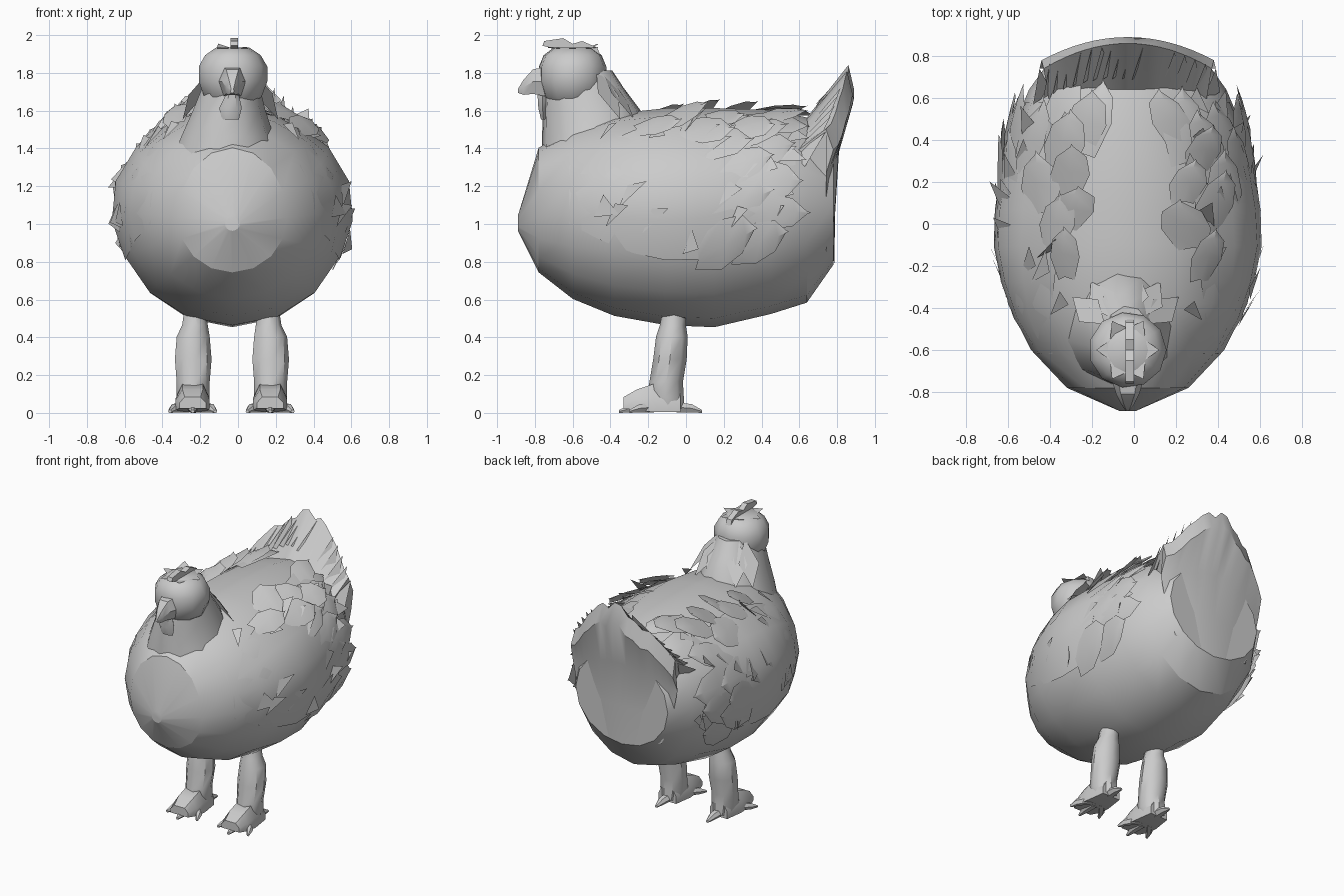
import bpy, bmesh, math, random
from mathutils import Vector

if "Cube" in bpy.data.objects:
    bpy.data.objects.remove(bpy.data.objects["Cube"])

random.seed(11)
CX = -0.03  # the bird leans slightly to one side

# body stations: y, bottom z, top z, half width, height of widest point
STATIONS = [(-0.89, 0.98, 1.06, 0.04, 1.02), (-0.78, 0.76, 1.42, 0.29, 1.05),
            (-0.60, 0.62, 1.53, 0.46, 1.07), (-0.38, 0.53, 1.60, 0.57, 1.08),
            (-0.10, 0.48, 1.63, 0.62, 1.08), (0.15, 0.47, 1.63, 0.61, 1.08),
            (0.45, 0.54, 1.62, 0.55, 1.10), (0.64, 0.60, 1.58, 0.47, 1.12),
            (0.78, 0.80, 1.45, 0.37, 1.12)]


def surf(y, a, off=0.0):
    """Point on the body skin at station y and angle a (0 = +x side, 90 = top)."""
    for s, e in zip(STATIONS, STATIONS[1:]):
        if y <= e[0] or e is STATIONS[-1]:
            f = max(0.0, min(1.0, (y - s[0]) / (e[0] - s[0])))
            _, b, t, w, m = [p + (q - p) * f for p, q in zip(s, e)]
            break
    c, n = math.cos(a), math.sin(a)
    v = (t - m + off if n > 0 else m - b + off) * n
    return Vector((CX + (w + off) * c, y, m + v))


def finish(name, verts, faces, angle=35):
    me = bpy.data.meshes.new(name)
    me.from_pydata([tuple(v) for v in verts], [], faces)
    bm = bmesh.new()
    bm.from_mesh(me)
    bmesh.ops.recalc_face_normals(bm, faces=bm.faces)
    bm.to_mesh(me)
    bm.free()
    ob = bpy.data.objects.new(name, me)
    bpy.context.collection.objects.link(ob)
    bpy.ops.object.select_all(action='DESELECT')
    ob.select_set(True)
    bpy.context.view_layer.objects.active = ob
    bpy.ops.object.shade_smooth_by_angle(angle=math.radians(angle))
    return ob


def loft(name, rings, angle=35):
    n = len(rings[0])
    verts = [v for r in rings for v in r]
    faces = [(i * n + j, i * n + (j + 1) % n, (i + 1) * n + (j + 1) % n, (i + 1) * n + j)
             for i in range(len(rings) - 1) for j in range(n)]
    faces += [tuple(range(n)), tuple(range(len(verts) - n, len(verts)))]
    return finish(name, verts, faces, angle)


def ellipses(name, rows, n=10, angle=40):
    """Loft of horizontal ellipses: z, x, y, x radius, y radius."""
    return loft(name, [[(x + rx * math.cos(2 * math.pi * k / n),
                         y + ry * math.sin(2 * math.pi * k / n), z) for k in range(n)]
                       for z, x, y, rx, ry in rows], angle)


# round body
loft("body", [[surf(s[0], 2 * math.pi * k / 16) for k in range(16)] for s in STATIONS], 24)

# neck and head
ellipses("neck", [(1.30, CX - 0.03, -0.46, 0.32, 0.31), (1.48, CX - 0.03, -0.48, 0.25, 0.285),
                  (1.62, CX - 0.02, -0.50, 0.195, 0.26), (1.74, CX - 0.01, -0.54, 0.155, 0.21),
                  (1.83, CX, -0.56, 0.12, 0.17)], 11)
ellipses("head", [(1.63, CX, -0.60, 0.08, 0.09), (1.69, CX, -0.60, 0.155, 0.155),
                  (1.77, CX, -0.60, 0.185, 0.18), (1.85, CX, -0.60, 0.185, 0.18),
                  (1.91, CX, -0.60, 0.15, 0.155), (1.95, CX, -0.60, 0.09, 0.10)], 11)

# beak: stubby cone bending down at the tip
loft("beak", [[(CX + w * sx, y, z + h * sz) for sx, sz in
               ((-1, 0), (-0.6, 1), (0.6, 1), (1, 0), (0.6, -1), (-0.6, -1))]
              for y, z, w, h in ((-0.73, 1.77, 0.08, 0.08), (-0.81, 1.77, 0.055, 0.065),
                                 (-0.86, 1.74, 0.03, 0.04), (-0.89, 1.72, 0.01, 0.01))])

# wattle under the beak
ellipses("wattle", [(1.57, CX - 0.01, -0.755, 0.045, 0.015), (1.63, CX - 0.01, -0.76, 0.06, 0.025),
                    (1.70, CX, -0.76, 0.035, 0.03)], 6)

# low ragged comb
cz = [(-0.76, 1.96), (-0.75, 1.985), (-0.65, 2.0), (-0.60, 1.97), (-0.55, 1.985), (-0.47, 1.95),
      (-0.45, 1.90), (-0.60, 1.92)]
loft("comb", [[(CX + 0.01 + s, y, z) for y, z in cz] for s in (-0.02, 0.02)])
v, f = [], []
for i in range(6):
    a = i * 2 * math.pi / 6
    p = Vector((CX + 0.08 * math.cos(a), -0.6 + 0.09 * math.sin(a), 1.945))
    q = Vector((math.cos(a), math.sin(a), 0))
    t = Vector((-q.y, q.x, 0)) * 0.05
    v += [p + t, p - t, p + q * 0.07 + Vector((0, 0, random.uniform(-0.02, 0.03)))]
    f.append((3 * i, 3 * i + 1, 3 * i + 2))
finish("comb_tufts", v, f)

# hackle feathers down the back of the neck
v, f = [], []
for i in range(6):
    a = math.radians(40 + i * 20)
    d = Vector((math.cos(a), math.sin(a), 0))
    t = Vector((-d.y, d.x, 0))
    c = Vector((CX - 0.01, -0.56, 0))
    v += [c + d * 0.13 + Vector((0, 0, 1.84)), c + d * 0.23 + t * 0.07 + Vector((0, 0, 1.70)),
          c + d * 0.23 - t * 0.07 + Vector((0, 0, 1.71)), c + d * 0.33 + Vector((0, 0, 1.57))]
    f.append((4 * i, 4 * i + 1, 4 * i + 3, 4 * i + 2))
finish("neck_feathers", v, f, 20)

# fan tail: ragged rim above, hollow in front, rump panel running down behind
rings = []
for i in range(17):
    t = -1 + i / 8
    s = abs(t) ** 1.4
    jag = random.uniform(-0.04, 0.015)
    rings.append([Vector((CX + 0.37 * t, 0.64 - 0.08 * t * t, 1.58 - 0.20 * s)),
                  Vector((CX + 0.40 * t, 0.86 - 0.12 * t * t, 1.86 - 0.33 * s + jag)),
                  Vector((CX + 0.41 * t, 0.89 - 0.11 * t * t, 1.73 - 0.31 * s + jag)),
                  Vector((CX + 0.42 * t, 0.81 - 0.07 * t * t, 1.40 - 0.12 * s)),
                  Vector((CX + 0.38 * t, 0.79 - 0.05 * t * t, 1.08)),
                  Vector((CX + 0.30 * t, 0.785 - 0.04 * t * t, 0.81 + 0.06 * s))])
loft("tail", rings, 30)

# loose feathers along the tail rim
v, f = [], []
for i in range(18):
    t = -1 + i / 8.5
    s = abs(t) ** 1.4
    base = Vector((CX + 0.40 * t, 0.72 - 0.12 * t * t, 1.66 - 0.28 * s))
    tip = Vector((CX + 0.42 * t, 0.85 - 0.11 * t * t, 1.84 - 0.30 * s + random.uniform(-0.06, 0.02)))
    v += [base - Vector((0.05, 0.03, 0)), base + Vector((0.04, 0.03, -0.06)), tip]
    f.append((3 * i, 3 * i + 1, 3 * i + 2))
finish("tail_feathers", v, f)


def feather(v, f, y, a, length, turn, w, off):
    """Broad pointed feather laid over the body skin, lifted toward its tip."""
    n = len(v)
    for u, k in ((0, 0.6), (0.45, 1), (0.8, 0.75), (1, 0.08)):
        o = 0.01 + off * u
        for c in (-1, 0, 1):
            v.append(surf(y + length * (u - 0.06 * abs(c)), a + turn * u + w * k * c,
                          o - 0.012 * abs(c)))
    for r in range(3):
        for c in range(2):
            p = n + r * 3 + c
            f.append((p, p + 1, p + 4, p + 3))


for side, name in ((1, "left"), (-1, "right")):
    def ang(deg):
        return math.radians(deg if side > 0 else 180 - deg)
    # smooth shoulder and wing, a shell over the flank
    rows = []
    for i in range(8):
        u = i / 7
        y = -0.62 + 1.2 * u
        half = 42 * math.sin(math.pi * (0.12 + 0.76 * u)) ** 0.7
        rows.append([surf(y, ang(14 + 6 * u + half * k / 2),
                          0.03 * math.sin(math.pi * u) * (1 - k * k / 6) - 0.004) for k in range(-2, 3)])
    finish(name + "_wing", [p for r in rows for p in r],
           [(i * 5 + j, i * 5 + j + 1, i * 5 + j + 6, i * 5 + j + 5)
            for i in range(7) for j in range(4)])
    # broad overlapping wing feathers, mostly toward the rear
    v, f = [], []
    for y0, step in ((0.30, 17), (0.08, 22)):
        for d in range(-20, 66, step):
            feather(v, f, y0 + random.uniform(-0.08, 0.08), ang(d + random.uniform(-5, 5)),
                    random.uniform(0.28, 0.40), side * math.radians(random.uniform(-6, 14)),
                    math.radians(random.uniform(9, 14)), random.uniform(0.025, 0.06))
    finish(name + "_wing_feathers", v, f, 30)
    # ragged feather tips lifting off the flank, a few sticking far out
    v, f = [], []
    for i in range(26):
        y, d = random.uniform(-0.5, 0.58), random.uniform(-20, 58)
        n = len(v)
        v += [surf(y, ang(d - 6), 0.01), surf(y + 0.05, ang(d + 7), 0.015),
              surf(y + random.uniform(0.07, 0.16), ang(d + random.uniform(-8, 8)),
                   0.11 if i == 0 else random.uniform(0.02, 0.075))]
        f.append((n, n + 1, n + 2))
    finish(name + "_feather_tips", v, f)
    # ragged saddle ridge joining the wing top to the tail
    v, f = [], []
    for y in (-0.25, -0.12, 0.0, 0.12, 0.24, 0.36):
        feather(v, f, y + random.uniform(-0.03, 0.03), ang(random.uniform(52, 68)),
                random.uniform(0.2, 0.3), side * math.radians(random.uniform(-8, 12)),
                math.radians(random.uniform(7, 12)), random.uniform(0.05, 0.09))
    finish(name + "_saddle_feathers", v, f, 30)

    # leg
    x = CX - 0.005 + side * 0.205
    ellipses(name + "_leg", [(0.04, x, -0.09, 0.075, 0.08), (0.10, x, -0.11, 0.09, 0.10),
                             (0.18, x, -0.105, 0.09, 0.09), (0.30, x, -0.085, 0.10, 0.09),
                             (0.42, x, -0.075, 0.09, 0.085), (0.48, x - side * 0.01, -0.07, 0.07, 0.07),
                             (0.58, x - side * 0.01, -0.06, 0.055, 0.06)], 9)
    # foot wedge over the toes
    loft(name + "_foot", [[(x - w, y, b), (x - w, y, (b + h) / 2), (x - w * 0.6, y, h),
                           (x + w * 0.6, y, h), (x + w, y, (b + h) / 2), (x + w, y, b)]
                          for y, w, b, h in ((-0.03, 0.07, 0.02, 0.12), (-0.17, 0.09, 0.02, 0.17),
                                             (-0.26, 0.09, 0.03, 0.14), (-0.33, 0.07, 0.04, 0.10))], 40)
    # toes: three forward, one back
    for k, (dx, y0, y1) in enumerate(((-0.12, -0.17, -0.30), (0, -0.2, -0.355),
                                      (0.12, -0.17, -0.30), (0.01, -0.05, 0.085))):
        loft(f"{name}_toe_{k + 1}",
             [[(x + dx * s + r * math.cos(q * math.pi / 3), y0 + (y1 - y0) * u,
                0.015 + r * 0.9 + r * 0.9 * math.sin(q * math.pi / 3)) for q in range(6)]
              for u, s, r in ((0, 0.3, 0.035), (0.6, 0.8, 0.028), (1, 1, 0.01))])

# settle the bird on the ground
bpy.context.view_layer.update()
low = min((o.matrix_world @ p.co).z for o in bpy.context.scene.objects for p in o.data.vertices)
for o in bpy.context.scene.objects:
    o.location.z -= low
